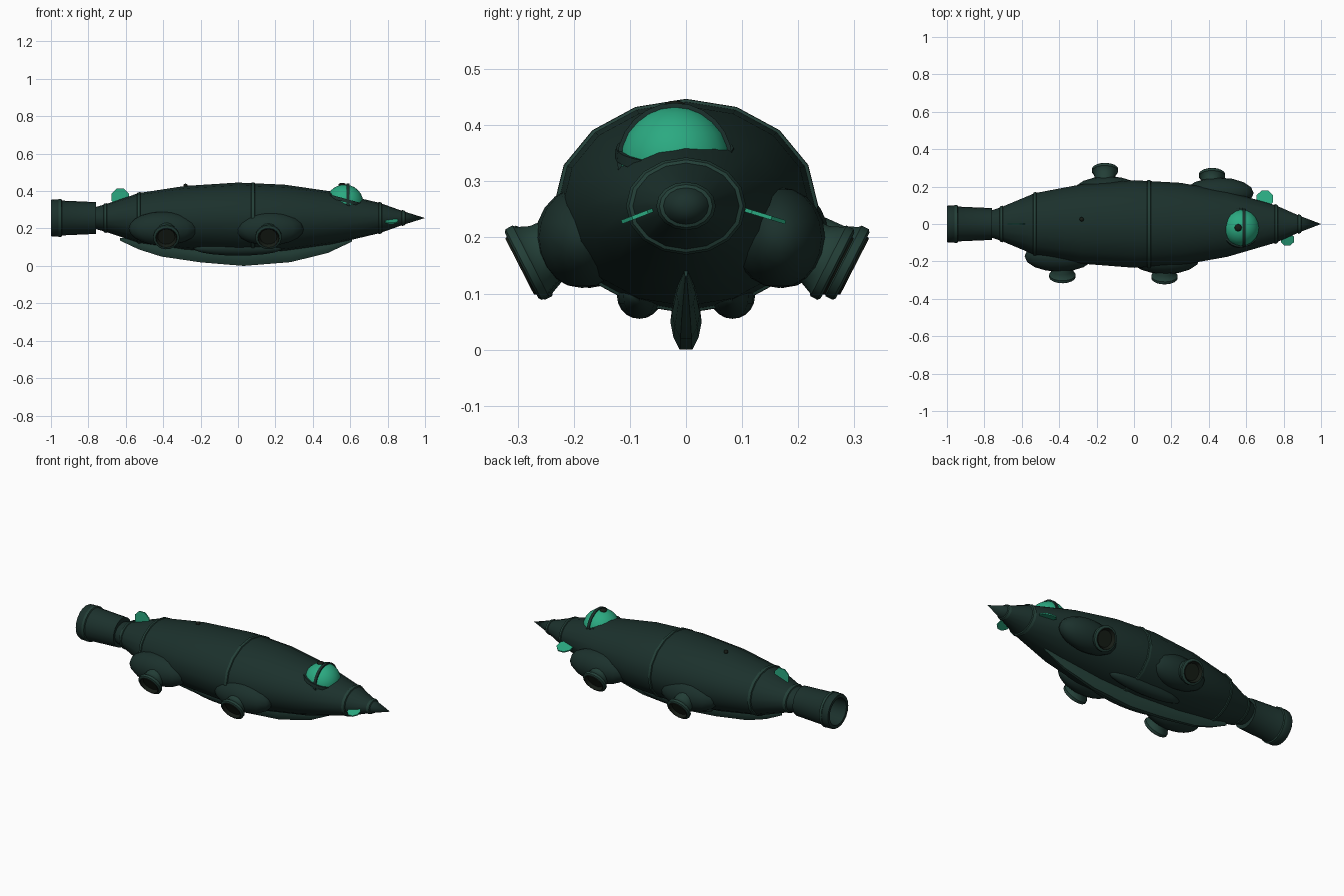
import bpy, bmesh, math
from mathutils import Matrix, Vector

if "Cube" in bpy.data.objects:
    bpy.data.objects.remove(bpy.data.objects["Cube"])

CZ = 0.256      # height of the hull axis
FLAT = 0.81     # hull section is flattened vertically


def material(name, rgb):
    m = bpy.data.materials.new(name)
    m.diffuse_color = (*rgb, 1)
    m.use_nodes = True
    m.node_tree.nodes["Principled BSDF"].inputs["Base Color"].default_value = m.diffuse_color
    return m


HULL = material("hull_green", (0.011, 0.030, 0.025))
TRIM = material("trim_green", (0.017, 0.050, 0.039))
DARK = material("dark_recess", (0.008, 0.012, 0.008))
GLASS = material("bright_green", (0.024, 0.400, 0.220))


def finish(name, bm, mat, angle=40):
    bmesh.ops.remove_doubles(bm, verts=bm.verts, dist=1e-5)
    bmesh.ops.recalc_face_normals(bm, faces=bm.faces)
    me = bpy.data.meshes.new(name)
    bm.to_mesh(me)
    bm.free()
    ob = bpy.data.objects.new(name, me)
    bpy.context.collection.objects.link(ob)
    me.materials.append(mat)
    bpy.ops.object.select_all(action='DESELECT')
    ob.select_set(True)
    bpy.context.view_layer.objects.active = ob
    bpy.ops.object.shade_smooth_by_angle(angle=math.radians(angle))
    return ob


def loft(bm, rings, closed=False):
    vs = [[bm.verts.new(p) for p in r] for r in rings]
    n = len(vs[0])
    pairs = list(zip(vs, vs[1:])) + ([(vs[-1], vs[0])] if closed else [])
    for a, b in pairs:
        for i in range(n):
            j = (i + 1) % n
            bm.faces.new((a[i], a[j], b[j], b[i]))
    bmesh.ops.dissolve_degenerate(bm, dist=1e-6, edges=bm.edges)


def lathe(name, prof, mat, seg=16, flat=1.0, mtx=None, closed=False):
    """Revolve (x, radius) points about the local x axis."""
    bm = bmesh.new()
    rings = [[(x, r * math.sin(2 * math.pi * i / seg), r * flat * math.cos(2 * math.pi * i / seg))
              for i in range(seg)] for x, r in prof]
    loft(bm, [[Vector(p) for p in r] for r in rings], closed)
    bm.transform(mtx or Matrix.Translation((0, 0, CZ)))
    return finish(name, bm, mat)


def blob(name, centre, size, mat, seg=16, rings=10):
    bm = bmesh.new()
    bmesh.ops.create_uvsphere(bm, u_segments=seg, v_segments=rings, radius=1)
    bm.transform(Matrix.Translation(centre) @ Matrix.Diagonal((*size, 1)))
    return finish(name, bm, mat, 60)


def plate(name, centre, r, tilt):
    """Small eight-sided fin, tilted about x."""
    bm = bmesh.new()
    bmesh.ops.create_cone(bm, cap_ends=True, segments=8, radius1=r, radius2=r, depth=0.007)
    bm.transform(Matrix.Translation(centre) @ Matrix.Rotation(tilt, 4, 'X')
                 @ Matrix.Rotation(math.pi / 8, 4, 'Z'))
    return finish(name, bm, GLASS, 30)


# Main hull
PROF = [(-0.77, 0.0), (-0.77, 0.07), (-0.71, 0.090), (-0.53, 0.165), (-0.28, 0.212), (0, 0.234),
        (0.25, 0.220), (0.5, 0.175), (0.76, 0.099), (0.88, 0.046), (1.0, 0.0)]
lathe("hull", PROF, HULL, flat=FLAT)

# Raised seam bands
def hull_r(x):
    for (a, ra), (b, rb) in zip(PROF[1:], PROF[2:]):
        if a <= x <= b:
            return ra + (rb - ra) * (x - a) / (b - a)


for k, x in enumerate((-0.71, -0.53, 0.08, 0.76, 0.885)):
    w, h = 0.012, 0.006
    lathe("seam_band_%d" % k, [(x - w, hull_r(x - w) - 0.005), (x - w * .6, hull_r(x - w * .6) + h),
                               (x + w * .6, hull_r(x + w * .6) + h), (x + w, hull_r(x + w) - 0.005)],
          TRIM, flat=FLAT, closed=True)

# Hollow tail nozzle with a thick rim
lathe("tail_nozzle", [(-0.76, 0.0), (-0.76, 0.085), (-0.94, 0.093), (-0.95, 0.099), (-0.99, 0.1),
                      (-1.0, 0.096), (-1.0, 0.078), (-0.82, 0.07), (-0.82, 0.0)], HULL, seg=20)
lathe("nozzle_band", [(-0.94, 0.09), (-0.945, 0.101), (-0.96, 0.101), (-0.965, 0.09)],
      TRIM, seg=20, closed=True)

# Side thrusters: fairing, flared nozzle, dark inset.  (fairing x, fairing y, nozzle x, face y)
for k, (bx, by, nx, ny) in enumerate([(-0.40, -0.172, -0.383, -0.287), (0.167, -0.185, 0.163, -0.293),
                                      (-0.14, 0.172, -0.155, 0.297), (0.455, 0.165, 0.417, 0.270)]):
    blob("thruster_fairing_%d" % k, (bx, by, 0.2), (0.185, 0.083, 0.09), HULL)
    s = 1 if ny > 0 else -1
    axis = Vector((0, s * 0.89, -0.456)).normalized()
    m = Matrix.Translation((nx, ny, 0.15)) @ Vector((1, 0, 0)).rotation_difference(axis).to_matrix().to_4x4()
    lathe("thruster_nozzle_%d" % k, [(-0.1, 0.0), (-0.1, 0.053), (-0.045, 0.056), (-0.022, 0.066),
                                     (-0.018, 0.071), (-0.004, 0.071), (0.0, 0.066), (0.0, 0.058),
                                     (-0.02, 0.052), (-0.02, 0.0)], TRIM, mtx=m)
    lathe("thruster_inset_%d" % k, [(-0.018, 0.052), (-0.002, 0.059), (0.004, 0.056), (-0.014, 0.046),
                                    (-0.014, 0.0)], DARK, mtx=m)

# Keel: lens-shaped loft, (x, bottom z, top z, half width)
keel = [(-0.63, 0.135, 0.15, 0.003), (-0.53, 0.088, 0.15, 0.013), (-0.41, 0.05, 0.14, 0.02),
        (-0.2, 0.019, 0.12, 0.026), (0.03, 0.0, 0.11, 0.028), (0.28, 0.02, 0.12, 0.025),
        (0.48, 0.069, 0.14, 0.017), (0.61, 0.13, 0.15, 0.003)]
bm = bmesh.new()
sections = []
for x, zb, zt, w in keel:
    mid = zb + (zt - zb) * 0.45
    half = [(0.4 * w, zb), (0.8 * w, zb + (zt - zb) * 0.2), (w, mid), (0.7 * w, zt)]
    sections.append([(x, y, z) for y, z in half] + [(x, -y, z) for y, z in reversed(half)])
loft(bm, sections)
bmesh.ops.holes_fill(bm, edges=bm.edges, sides=8)
finish("keel", bm, TRIM)

# Long belly tanks either side of the keel
for s in (-1, 1):
    blob("belly_tank_%s" % ("left" if s < 0 else "right"), (0.0, s * 0.083, 0.095), (0.24, 0.04, 0.04), HULL)

# Cockpit bubble, rib and cap
C = Vector((0.57, -0.02, 0.337))
blob("cockpit_bubble", C, (0.1, 0.1, 0.098), GLASS, 20, 12)
lathe("cockpit_rib", [(-0.008, 0.095), (-0.008, 0.103), (0.008, 0.103), (0.008, 0.095)], HULL, seg=24,
      mtx=Matrix.Translation(C + Vector((0.018, 0, 0))), closed=True)
# Base frame follows the slope of the hull
slope = Matrix.Rotation(math.radians(15), 4, 'Y') @ Matrix.Rotation(math.radians(-90), 4, 'Y')
lathe("cockpit_frame", [(-0.01, 0.095), (-0.01, 0.107), (0.008, 0.105), (0.008, 0.095)], HULL, seg=24,
      mtx=Matrix.Translation(C + Vector((0, 0, 0.015))) @ slope, closed=True)
blob("cockpit_cap", C + Vector((-0.013, 0, 0.097)), (0.02, 0.02, 0.01), DARK, 8, 6)

# Small deck stud
blob("deck_stud", (-0.28, 0.025, 0.428), (0.012, 0.012, 0.012), DARK, 8, 6)

# Bright trim fins: two at the bow, one on the tail
plate("bow_fin_left", (0.82, -0.082, 0.240), 0.038, math.radians(21))
plate("bow_fin_right", (0.70, 0.135, 0.240), 0.048, math.radians(-17))
plate("tail_fin", (-0.63, 0, 0.367), 0.05, math.radians(90))
